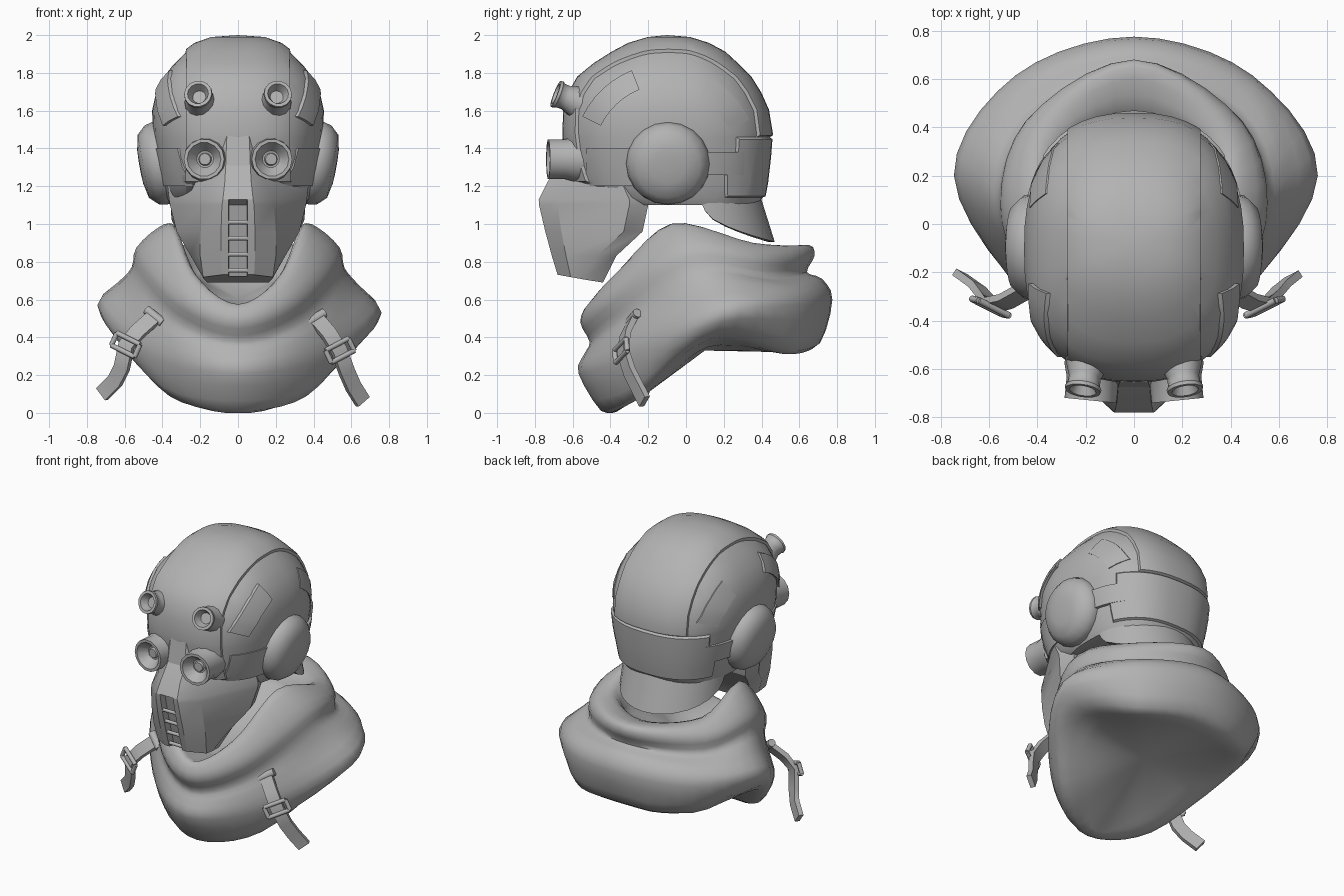
import bpy, bmesh, math
from mathutils import Vector

if "Cube" in bpy.data.objects:
    bpy.data.objects.remove(bpy.data.objects["Cube"])

grey = bpy.data.materials.new("plain_grey")
grey.diffuse_color = (0.45, 0.45, 0.45, 1)
grey.use_nodes = True
grey.node_tree.nodes["Principled BSDF"].inputs["Base Color"].default_value = grey.diffuse_color


def finish(name, bm, angle=35):
    bmesh.ops.recalc_face_normals(bm, faces=bm.faces)
    me = bpy.data.meshes.new(name)
    bm.to_mesh(me)
    bm.free()
    me.materials.append(grey)
    ob = bpy.data.objects.new(name, me)
    bpy.context.collection.objects.link(ob)
    bpy.ops.object.select_all(action='DESELECT')
    ob.select_set(True)
    bpy.context.view_layer.objects.active = ob
    bpy.ops.object.shade_smooth_by_angle(angle=math.radians(angle))
    return ob


def loft(rings, caps=True, poles=(None, None)):
    """Skin closed rings; ends are capped or fanned to a pole."""
    bm = bmesh.new()
    rows = [[bm.verts.new(p) for p in r] for r in rings]
    n = len(rows[0])
    for a, b in zip(rows, rows[1:]):
        for i in range(n):
            j = (i + 1) % n
            bm.faces.new((a[i], a[j], b[j], b[i]))
    for row, pole in ((rows[0], poles[0]), (rows[-1], poles[1])):
        if pole:
            c = bm.verts.new(pole)
            for i in range(n):
                bm.faces.new((row[i], row[(i + 1) % n], c))
        elif caps:
            bm.faces.new(row)
    return bm


def lathe(name, profile, loc, axis, n=14, angle=35):
    """Revolve (radius, distance) pairs about an axis."""
    q = Vector(axis).to_track_quat('Z', 'Y')
    rings = [[Vector(loc) + q @ Vector((r * math.cos(2 * math.pi * i / n),
              r * math.sin(2 * math.pi * i / n), d)) for i in range(n)] for r, d in profile]
    return finish(name, loft(rings), angle)


def rod(name, a, b, r, n=8):
    a, b = Vector(a), Vector(b)
    return lathe(name, [(r, 0), (r, (b - a).length)], a, b - a, n, 50)


def catmull(a, b, c, d, t):
    return 0.5 * (2 * b + (c - a) * t + (2 * a - 5 * b + 4 * c - d) * t * t
                  + (3 * b - a - 3 * c + d) * t ** 3)


# Helmet shell: height, front y, back y, half width
shell = [(1.10, -.42, .38, .36), (1.14, -.53, .405, .385), (1.22, -.60, .42, .405),
         (1.35, -.63, .435, .435), (1.48, -.64, .445, .45), (1.60, -.635, .425, .455),
         (1.69, -.61, .385, .435), (1.77, -.565, .335, .40), (1.84, -.48, .265, .345),
         (1.90, -.385, .20, .285), (1.945, -.30, .115, .225), (1.975, -.20, .02, .14)]
POW = 2.5


def shell_at(z):
    z = min(max(z, shell[0][0]), shell[-1][0])
    for a, b in zip(shell, shell[1:]):
        if z <= b[0]:
            t = (z - a[0]) / (b[0] - a[0])
            return [p + (q - p) * t for p, q in zip(a, b)]


def shell_x(y, z):
    _, f, b, w = shell_at(z)
    u = min(abs((y - (f + b) / 2) / ((b - f) / 2)), 1)
    return w * (1 - u ** POW) ** (1 / POW)


rings = []
for z, f, b, w in shell:
    ring = []
    for i in range(48):
        c, s = math.cos(i * math.pi / 24), math.sin(i * math.pi / 24)
        ring.append((math.copysign(w * abs(c) ** (2 / POW), c),
                     (f + b) / 2 + math.copysign((b - f) / 2 * abs(s) ** (2 / POW), s), z))
    rings.append(ring)
bm = loft(rings, poles=(None, (0, -.1, 1.985)))
for co, no in (((.275, 0, 0), (1, 0, 0)), ((-.275, 0, 0), (1, 0, 0)), ((0, 0, 1.46), (0, 0, 1))):
    bmesh.ops.bisect_plane(bm, geom=bm.verts[:] + bm.edges[:] + bm.faces[:],
                           plane_co=co, plane_no=no)
# Raised crown strip running down to the eyepieces, and raised rear panel
for test in (lambda c: abs(c.x) < .275 and (c.z > 1.46 or (c.y < -.3 and c.z > 1.22)),
             lambda c: abs(c.x) < .38 and 1.14 < c.z < 1.46 and c.y > .2):
    bmesh.ops.recalc_face_normals(bm, faces=bm.faces)
    picked = [f for f in bm.faces if test(f.calc_center_median())]
    bmesh.ops.inset_region(bm, faces=picked, thickness=.01, depth=.015, use_even_offset=True)
finish("helmet_shell", bm, 35)


def plate(name, where, lift, nu=8, nv=4):
    """Raised plate following the helmet side; where(u, v) gives (y, z)."""
    for s in (1, -1):
        bm = bmesh.new()
        g = []
        for i in range(nu + 1):
            row = []
            for j in range(nv + 1):
                edge = i in (0, nu) or j in (0, nv)
                y, z = where(min(max((i - 1) / (nu - 2), 0), 1), min(max((j - 1) / (nv - 2), 0), 1))
                row.append(bm.verts.new((s * (shell_x(y, z) + (-.03 if edge else lift)), y, z)))
            g.append(row)
        for i in range(nu):
            for j in range(nv):
                bm.faces.new((g[i][j], g[i + 1][j], g[i + 1][j + 1], g[i][j + 1]))
        finish(name + ("_right" if s > 0 else "_left"), bm, 30)


def arch(a0, a1, r0, r1):
    def where(u, v):
        a, r = math.radians(a0 + (a1 - a0) * u), r0 + (r1 - r0) * v
        return -.1 + r * math.cos(a), 1.35 + r * math.sin(a)
    return where


plate("temple_plate", arch(154, 112, .39, .50), .018)
plate("rear_temple_plate", arch(62, 25, .36, .48), .006)
plate("cheek_plate", lambda u, v: (-.53 + .28 * u, 1.2 + .2 * v), .01)
plate("rear_side_plate", lambda u, v: (.08 + .27 * u, 1.26 + .12 * v), .02)

# Mask: height, front y, back y, front half width, middle (x, y), back half width, groove depth
mask = [(.69, -.68, -.44, .085, .185, -.61, .18, .05),
        (.83, -.71, -.37, .09, .20, -.635, .25, .05), (.96, -.745, -.23, .09, .20, -.66, .325, .05),
        (1.10, -.778, -.20, .085, .19, -.68, .36, .05), (1.13, -.78, -.20, .08, .185, -.68, .365, 0),
        (1.22, -.735, -.24, .07, .14, -.67, .375, 0), (1.31, -.675, -.30, .065, .12, -.63, .33, 0),
        (1.45, -.655, -.35, .06, .10, -.61, .30, 0), (1.54, -.64, -.35, .05, .08, -.60, .30, 0)]
rings = []
for z, f, b, wf, wm, ym, wb, d in mask:
    half = [(.048, f + d), (.05, f), (wf, f), (wm, ym), (wb, b - .1), (wb * .9, b)]
    ring = [(x, y, z) for x, y in half] + [(-x, y, z) for x, y in reversed(half)]
    # The chin slopes up toward the front
    rings.append([(x, y, h + (max(0, -y - .45) * .18 if h < .7 else 0)) for x, y, h in ring])
finish("face_mask", loft(rings), 25)
for i in range(4):
    z = .755 + .085 * i
    y = -.68 - (z - .735) * .27
    rod("mask_slat", (-.052, y + .012, z), (.052, y + .012, z), .012)

for s in (1, -1):
    # Large and small eyepieces with hollow cones and inner lenses
    lathe("large_eyepiece", [(.125, -.30), (.122, -.14), (.108, -.09), (.108, 0),
                             (.09, 0), (.045, -.06), (.035, -.06), (.03, -.045)],
          (s * .18, -.73, 1.343), (s * .1, -1, 0))
    lathe("small_eyepiece", [(.10, -.20), (.088, -.12), (.066, -.06), (.068, -.025), (.076, -.015),
                             (.074, 0), (.056, 0), (.035, -.05)],
          (s * .212, -.69, 1.69), (s * .14, -.92, .36))
    # Ear cover
    lathe("ear_cover", [(.20, -.14), (.222, -.03), (.212, .01), (.17, .055), (.09, .072), (.03, .075)],
          (s * .447, -.095, 1.315), (s, 0, -.18), 20, 40)

# Neck guard flaring out below the back of the helmet
rings = []
for i in range(17):
    a = math.radians(-95 + 190 * i / 16)
    c, s = max(math.cos(a), 0), math.sin(a)
    top = Vector((.36 * s, .06 + .33 * c, 1.16))
    low = Vector((.355 * s, .10 + .37 * c, 1.07 - .165 * c ** .6))
    inw = Vector((-.035 * s, -.035 * c, 0))
    rings.append([top, low, low + inw, top + inw])
finish("neck_guard", loft(rings), 35)

# Scarf rings: front, front quarter, side, back quarter, back
scarf = [
    ((0, -.22, .52), (.2, -.15, .58), (.25, .08, .70), (.22, .32, .74), (0, .40, .75)),
    ((0, -.44, .56), (.21, -.33, .71), (.325, -.07, .975), (.33, .30, .89), (0, .48, .85)),
    ((0, -.52, .57), (.26, -.38, .73), (.405, -.06, .98), (.40, .38, .89), (0, .65, .89)),
    ((0, -.56, .48), (.32, -.41, .61), (.53, -.01, .865), (.45, .42, .82), (0, .68, .83)),
    ((0, -.51, .375), (.34, -.35, .50), (.56, .03, .76), (.44, .44, .72), (0, .64, .745)),
    ((0, -.54, .31), (.40, -.33, .42), (.63, .12, .68), (.49, .54, .67), (0, .72, .71)),
    ((0, -.57, .21), (.45, -.29, .29), (.745, .20, .57), (.49, .615, .57), (0, .775, .60)),
    ((0, -.45, .01), (.365, -.26, .09), (.63, .14, .41), (.45, .56, .33), (0, .71, .37)),
    ((0, -.37, .005), (.25, -.15, .145), (.42, .12, .35), (.32, .45, .325), (0, .58, .32))]
loops = []
for half in scarf:
    h = [Vector(p) for p in half]
    pts = h + [Vector((-p.x, p.y, p.z)) for p in h[3:0:-1]]
    loops.append([catmull(pts[i - 1], pts[i], pts[(i + 1) % 8], pts[(i + 2) % 8], t / 5)
                  for i in range(8) for t in range(5)])
rings = []
last = len(loops) - 1
for k in range(last):
    for t in range(3):
        quad = [loops[min(max(k + d, 0), last)] for d in (-1, 0, 1, 2)]
        rings.append([catmull(*p, t / 3) for p in zip(*quad)])
rings.append(loops[-1])
# The cloth pulls out to a lower point on the right and lifts behind on the left
for ring in rings:
    for p in ring:
        p.z = max(p.z, 0)
        if p.x > .55:
            p.z -= (p.x - .55) * .2
            p.x += (p.x - .55) * .08
        if p.x < -.2 and p.y > .2 and p.z < .45:
            p.z += min(-p.x - .2, p.y - .2, .2) * .15
finish("scarf", loft(rings, poles=((0, .08, .60), (0, .1, .33))), 60)

# Hanging straps with roll ends and square buckles
for side, path in (
        ("left", [(-.44, -.27, .51), (-.53, -.32, .43), (-.59, -.335, .36), (-.615, -.30, .24),
                  (-.65, -.26, .17), (-.72, -.21, .10)]),
        ("right", [(.41, -.28, .50), (.48, -.32, .42), (.535, -.335, .33), (.575, -.30, .22),
                   (.61, -.26, .14), (.66, -.22, .06)])):
    p = [Vector(q) for q in path]
    n = Vector((.45 if side == "right" else -.45, -.89, 0))
    rings, across = [], []
    for i, c in enumerate(p):
        t = (p[min(i + 1, 5)] - p[max(i - 1, 0)]).normalized()
        w = t.cross(n).normalized()
        m = w.cross(t)
        across.append((w, t))
        rings.append([c + w * a * .042 + m * b * .016 for a, b in ((1, 1), (1, -1), (-1, -1), (-1, 1))])
    finish("strap_" + side, loft(rings), 40)
    w = across[0][0]
    rod("strap_roll_" + side, p[0] - w * .06, p[0] + w * .06, .026)
    w, t = across[2]
    c = p[2] + n * .01
    box = [c + w * a * .075 + t * b * .036 for a, b in ((1, 1), (1, -1), (-1, -1), (-1, 1))]
    for i in range(4):
        rod("buckle_bar_" + side, box[i], box[(i + 1) % 4], .014)
